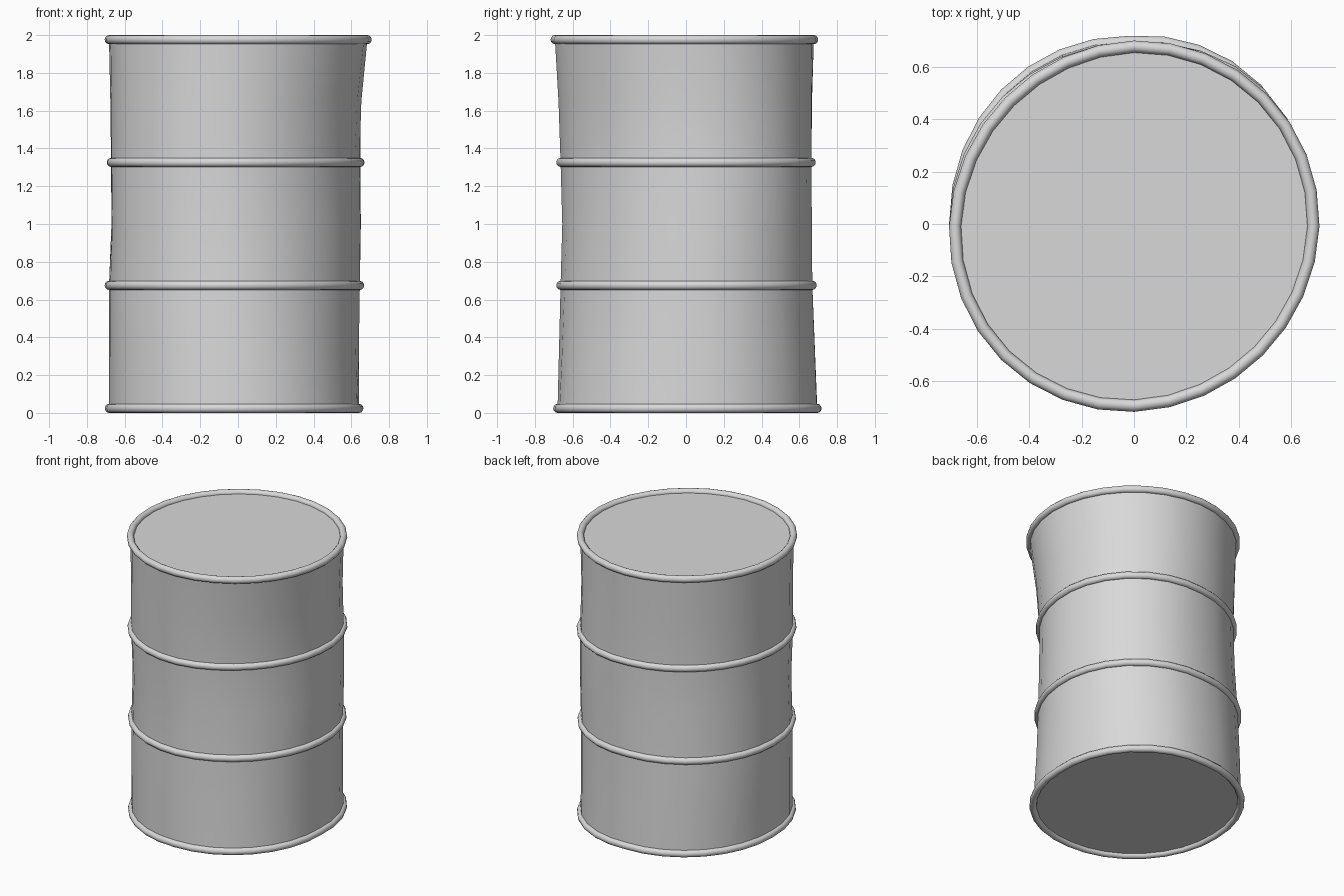
import bpy, bmesh, math

if "Cube" in bpy.data.objects:
    bpy.data.objects.remove(bpy.data.objects["Cube"])

SIDES = 32
TUBE = 0.023
BOTTOM, LOW, HIGH, TOP = 0.024, 0.675, 1.326, 1.976

# Slightly battered wall: height, x and y extents, then the bulge of each
# diagonal, counter-clockwise from +x +y
SECTIONS = [
    (BOTTOM, -.682, .641, -.680, .695, (.030, .004, .010, .006)),
    (0.35, -.682, .640, -.672, .682, (.032, .001, .012, -.011)),
    (LOW, -.683, .645, -.664, .669, (.034, -.005, .014, -.024)),
    (1.0, -.670, .648, -.655, .664, (.040, -.014, .020, -.030)),
    (HIGH, -.672, .643, -.664, .660, (.045, -.023, .025, -.035)),
    (1.65, -.676, .653, -.675, .667, (.027, -.018, .018, -.024)),
    (TOP, -.683, .685, -.694, .677, (.007, -.012, .012, -.012)),
]

steel = bpy.data.materials.new("grey steel")
steel.use_nodes = True
color = (0.69, 0.69, 0.69, 1)
steel.diffuse_color = color
steel.node_tree.nodes["Principled BSDF"].inputs["Base Color"].default_value = color


def outline(section, grow=0.0, lift=0.0):
    """Closed outline of the wall at one section."""
    z, x0, x1, y0, y1, bulges = section
    points = []
    for i in range(SIDES):
        t = math.tau * i / SIDES
        g = grow + bulges[4 * i // SIDES] * abs(math.sin(2 * t))
        points.append(((x0 + x1) / 2 + ((x1 - x0) / 2 + g) * math.cos(t),
                       (y0 + y1) / 2 + ((y1 - y0) / 2 + g) * math.sin(t),
                       z + lift))
    return points


def build(name, loops, closed=False, cap=False):
    """Loft the loops into one object, or fill a single loop as a lid."""
    bm = bmesh.new()
    rows = [[bm.verts.new(p) for p in loop] for loop in loops]
    if cap:
        bm.faces.new(rows[0])
    else:
        pairs = list(zip(rows, rows[1:])) + ([(rows[-1], rows[0])] if closed else [])
        for a, b in pairs:
            for i in range(SIDES):
                j = (i + 1) % SIDES
                bm.faces.new((a[i], a[j], b[j], b[i]))
        bmesh.ops.recalc_face_normals(bm, faces=bm.faces)
    for face in bm.faces:
        face.smooth = not cap
    mesh = bpy.data.meshes.new(name)
    bm.to_mesh(mesh)
    bm.free()
    mesh.materials.append(steel)
    bpy.context.collection.objects.link(bpy.data.objects.new(name, mesh))


# Drum wall
build("drum_wall", [outline(s) for s in SECTIONS])

# Rolled hoops at the rims and around the wall
for name, z in (("bottom_rim", BOTTOM), ("lower_hoop", LOW),
                ("upper_hoop", HIGH), ("top_rim", TOP)):
    section = next(s for s in SECTIONS if s[0] == z)
    angles = [math.tau * k / 12 for k in range(12)]
    build(name, [outline(section, TUBE * math.cos(a), (TUBE + .001) * math.sin(a))
                 for a in angles], closed=True)

# Flat lids
build("top_lid", [outline(SECTIONS[-1])], cap=True)
build("bottom_lid", [outline(SECTIONS[0])[::-1]], cap=True)
